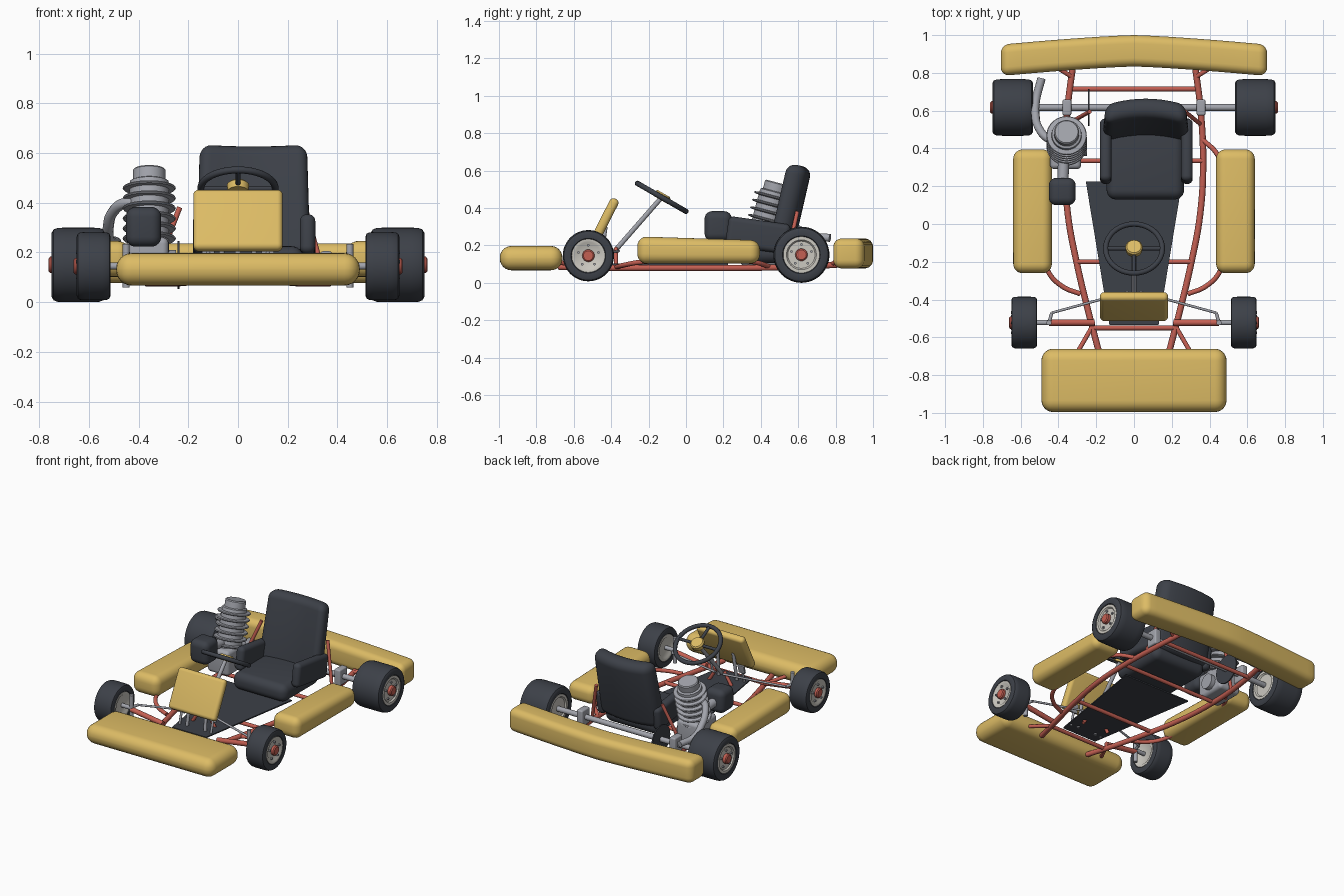
import bpy, bmesh
from math import pi, cos, sin, radians
from mathutils import Vector

if "Cube" in bpy.data.objects:
    bpy.data.objects.remove(bpy.data.objects["Cube"], do_unlink=True)


def material(name, rgb):
    m = bpy.data.materials.new(name)
    m.use_nodes = True
    m.diffuse_color = (*rgb, 1)
    m.node_tree.nodes["Principled BSDF"].inputs["Base Color"].default_value = (*rgb, 1)
    return m


YELLOW = material("yellow plastic", (0.72, 0.50, 0.13))
DARK = material("dark rubber", (0.046, 0.052, 0.065))
RED = material("red frame paint", (0.55, 0.115, 0.085))
GREY = material("grey metal", (0.36, 0.37, 0.41))
CREAM = material("pale rim", (0.60, 0.58, 0.53))


def finish(obj, mat):
    obj.data.materials.clear()
    obj.data.materials.append(mat)
    bpy.ops.object.select_all(action='DESELECT')
    obj.select_set(True)
    bpy.context.view_layer.objects.active = obj
    bpy.ops.object.shade_smooth_by_angle(angle=radians(40))
    return obj


def add(name, bm, mat, loc=(0, 0, 0)):
    bmesh.ops.recalc_face_normals(bm, faces=bm.faces)
    mesh = bpy.data.meshes.new(name)
    bm.to_mesh(mesh)
    bm.free()
    obj = bpy.data.objects.new(name, mesh)
    obj.location = loc
    bpy.context.collection.objects.link(obj)
    return finish(obj, mat)


def soft_box(name, mat, loc, size, radius, tilt=0, warp=None, cuts=0):
    """Rounded box, optionally sliced across x or y and then warped."""
    bm = bmesh.new()
    bmesh.ops.create_cube(bm, size=1)
    for v in bm.verts:
        v.co = Vector([a * b for a, b in zip(v.co, size)])
    bmesh.ops.bevel(bm, geom=bm.edges[:], offset=radius, segments=6, profile=0.5, affect='EDGES')
    for i in range(1, cuts + 1):
        x = size[0] * (i / (cuts + 1) - 0.5)
        geom = bm.verts[:] + bm.edges[:] + bm.faces[:]
        bmesh.ops.bisect_plane(bm, geom=geom, plane_co=(x, 0, 0), plane_no=(1, 0, 0))
    if warp:
        for v in bm.verts:
            v.co = Vector(warp(*v.co))
    obj = add(name, bm, mat, loc)
    obj.rotation_euler.x = radians(tilt)
    return obj


def lathe(name, mat, loc, axis, profile, steps=40):
    """Turn (radius, height) points around an axis and cap the ends."""
    bm = bmesh.new()
    rings = [[bm.verts.new((r * cos(2 * pi * i / steps), r * sin(2 * pi * i / steps), h))
              for i in range(steps)] for r, h in profile]
    for a, b in zip(rings, rings[1:]):
        for i in range(steps):
            j = (i + 1) % steps
            bm.faces.new((a[i], a[j], b[j], b[i]))
    bm.faces.new(rings[0])
    bm.faces.new(rings[-1])
    obj = add(name, bm, mat, loc)
    obj.rotation_euler = Vector((0, 0, 1)).rotation_difference(Vector(axis)).to_euler()
    return obj


def rod(name, mat, a, b, radius, steps=16):
    a, b = Vector(a), Vector(b)
    return lathe(name, mat, a, b - a, [(radius, 0), (radius, (b - a).length)], steps)


def tube(name, mat, points, radius):
    """Smooth bent pipe through the points."""
    curve = bpy.data.curves.new(name, 'CURVE')
    curve.dimensions = '3D'
    curve.bevel_depth, curve.bevel_resolution = radius, 3
    curve.resolution_u, curve.use_fill_caps = 8, True
    spline = curve.splines.new('BEZIER')
    spline.bezier_points.add(len(points) - 1)
    for bp, p in zip(spline.bezier_points, points):
        bp.co = p
        bp.handle_left_type = bp.handle_right_type = 'AUTO'
    obj = bpy.data.objects.new(name, curve)
    bpy.context.collection.objects.link(obj)
    bpy.ops.object.select_all(action='DESELECT')
    obj.select_set(True)
    bpy.context.view_layer.objects.active = obj
    bpy.ops.object.convert(target='MESH')
    return finish(bpy.context.view_layer.objects.active, mat)


def wheel(name, side, x, y, z, r, w):
    """Tyre, rim, hub and bolts on a sideways axle."""
    h, rim = w / 2, r * 0.62
    lathe(name + "_tyre", DARK, (x, y, z), (side, 0, 0),
          [(rim, -h * .85), (rim + .008, -h * .97), (r * .86, -h), (r * .95, -h * .93), (r * .99, -h * .78),
           (r, -h * .5), (r, h * .5), (r * .99, h * .78), (r * .95, h * .93), (r * .86, h),
           (rim + .008, h * .97), (rim, h * .85)], 48)
    lathe(name + "_rim", CREAM, (x, y, z), (side, 0, 0),
          [(rim * .78, -h * .87), (rim * .86, -h * .95), (rim + .004, -h * .95),
           (rim + .004, h * .95), (rim * .86, h * .95), (rim * .78, h * .87)], 48)
    lathe(name + "_hub", RED, (x, y, z), (side, 0, 0),
          [(.033, h * .8), (.033, h + .006), (.026, h + .012)], 24)
    for i in range(5):
        a = 2 * pi * i / 5 + pi / 2
        p = Vector((x + side * h * .85, y + .056 * cos(a), z + .056 * sin(a)))
        rod(name + "_bolt", GREY, p, p + Vector((side * .012, 0, 0)), .007, 8)


# Bodywork
soft_box("front_bumper", YELLOW, (0, -.828, .132), (.98, .335, .13), .062)
soft_box("rear_bumper", YELLOW, (0, .917, .157), (1.41, .166, .16), .045,
         warp=lambda x, y, z: (x, y - .05 * (abs(x) / .7) ** 1.3, z), cuts=15)
for s, side in ((1, "left"), (-1, "right")):
    soft_box(side + "_side_pod", YELLOW, (s * .537, .067, .17), (.205, .655, .135), .05,
             warp=lambda x, y, z: (x, y, z * (1 - .25 * y) - .015 * y))
soft_box("front_panel", YELLOW, (0, -.437, .328), (.36, .05, .27), .022, tilt=-27)

# Wheels and axles
for s, side in ((1, "left"), (-1, "right")):
    wheel(side + "_front_wheel", s, s * .581, -.522, .145, .137, .137)
    wheel(side + "_rear_wheel", s, s * .642, .617, .15, .15, .215)
    rod(side + "_front_axle", RED, (s * .21, -.522, .1), (s * .45, -.522, .135), .017)
    rod(side + "_kingpin", GREY, (s * .45, -.522, .06), (s * .45, -.522, .235), .014)
    rod(side + "_spindle", GREY, (s * .45, -.522, .145), (s * .56, -.522, .145), .014)
    rod(side + "_steering_arm", GREY, (s * .45, -.522, .15), (s * .435, -.47, .15), .009)
    rod(side + "_tie_rod", GREY, (s * .435, -.47, .15), (s * .03, -.36, .17), .007)
    soft_box(side + "_axle_bearing", GREY, (s * .355, .617, .15), (.046, .085, .11), .01)
rod("rear_axle", GREY, (-.56, .617, .15), (.56, .617, .15), .018)
rod("sprocket", DARK, (-.244, .617, .15), (-.236, .617, .15), .097, 36)

# Frame tubes
for s, side in ((1, "left"), (-1, "right")):
    tube(side + "_main_rail", RED,
         [(s * x, y, z) for x, y, z in ((.185, -.68, .085), (.24, -.47, .08), (.30, -.22, .08),
          (.35, .05, .08), (.366, .32, .08), (.353, .6, .085), (.32, .86, .1))], .017)
    tube(side + "_pod_support", RED,
         [(s * x, y, z) for x, y, z in ((.285, -.37, .085), (.38, -.33, .095), (.455, -.25, .11),
          (.48, -.12, .12), (.48, .26, .12), (.44, .37, .11), (.36, .45, .085))], .013)
    rod(side + "_front_stay", RED, (s * .225, -.55, .085), (s * .30, -.68, .11), .012)
    rod(side + "_rear_stay", RED, (s * .33, .78, .1), (s * .41, .83, .13), .012)
    rod(side + "_seat_stay", RED, (.06 + s * .21 if s > 0 else -.235, .595, .38),
        (s * .35, .53, .085), .011)
    rod(side + "_column_post", RED, (s * .1, -.375, .075), (s * .03, -.375, .185), .011)
for y, half in ((-.55, .22), (-.2, .305), (.335, .365), (.715, .34)):
    rod("frame_crossbar", RED, (-half, y, .085), (half, y, .085), .013)

# Tapered floor plate
bm = bmesh.new()
bmesh.ops.create_cube(bm, size=1)
for v in bm.verts:
    v.co = Vector((v.co.x * (.51 if v.co.y > 0 else .26), .225 if v.co.y > 0 else -.535, .099 + v.co.z * .008))
add("floor_pan", bm, DARK)

# Seat
soft_box("seat_cushion", DARK, (.06, .33, .165), (.41, .40, .12), .05)
soft_box("seat_back", DARK, (.062, .567, .395), (.455, .11, .47), .05, tilt=-13, cuts=9,
         warp=lambda x, y, z: (x * (1 - .25 * max(z, 0)), y - .7 * x * x, z))
for s, side in ((1, "left"), (-1, "right")):
    soft_box(side + "_seat_bolster", DARK, (.065 + s * .215, .385, .255), (.062, .335, .16), .028, tilt=-8)

# Steering
tilt = radians(30)
across, up = Vector((0, cos(tilt), -sin(tilt))), Vector((0, sin(tilt), cos(tilt)))
centre = Vector((0, -.13, .457))
bpy.ops.mesh.primitive_torus_add(major_radius=.15, minor_radius=.014, major_segments=48, minor_segments=12,
                                 location=centre, rotation=(-tilt, 0, 0))
ring = bpy.context.active_object
ring.name = "steering_wheel_rim"
finish(ring, DARK)
for d in (Vector((1, 0, 0)), Vector((-1, 0, 0)), -across):
    rod("steering_spoke", DARK, centre, centre + d * .15, .010)
lathe("steering_hub", YELLOW, centre - up * .015, up, [(.043, 0), (.045, .03), (.038, .038)])
rod("steering_column", GREY, centre, (0, -.39, .16), .013)

# Panel brackets and pedals
for s, side in ((1, "left"), (-1, "right")):
    rod(side + "_panel_bracket", GREY, (s * .06, -.43, .3), (s * .07, -.46, .09), .011)
    rod(side + "_pedal_arm", GREY, (s * .12, -.47, .09), (s * .12, -.44, .2), .008)
    soft_box(side + "_pedal", GREY, (s * .12, -.437, .2), (.05, .014, .06), .005, tilt=-15)

# Engine, with finned barrel leaning backwards
lean = Vector((0, sin(radians(15)), cos(radians(15))))
base = Vector((-.357, .398, .2))
barrel = [(.08, -.04), (.08, .04)]
for i in range(6):
    h = .05 + i * .042
    barrel += [(.08, h), (.103, h + .003), (.107, h + .008), (.103, h + .013), (.08, h + .016)]
barrel += [(.078, .295), (.066, .3), (.066, .342), (.060, .348)]
lathe("engine_barrel", GREY, base, lean, barrel)
soft_box("crankcase", GREY, (-.362, .4, .175), (.165, .22, .17), .025)
rod("crank_cover", GREY, (-.29, .41, .16), (-.25, .41, .16), .05, 24)
rod("intake_pipe", GREY, (-.378, .2, .3), (-.37, .4, .28), .03)
soft_box("air_box", DARK, (-.38, .172, .303), (.142, .145, .16), .04)
tube("exhaust_pipe", GREY, [(-.39, .44, .395), (-.45, .45, .4), (-.505, .51, .36), (-.522, .58, .3),
                            (-.52, .65, .255), (-.49, .77, .24)], .022)
